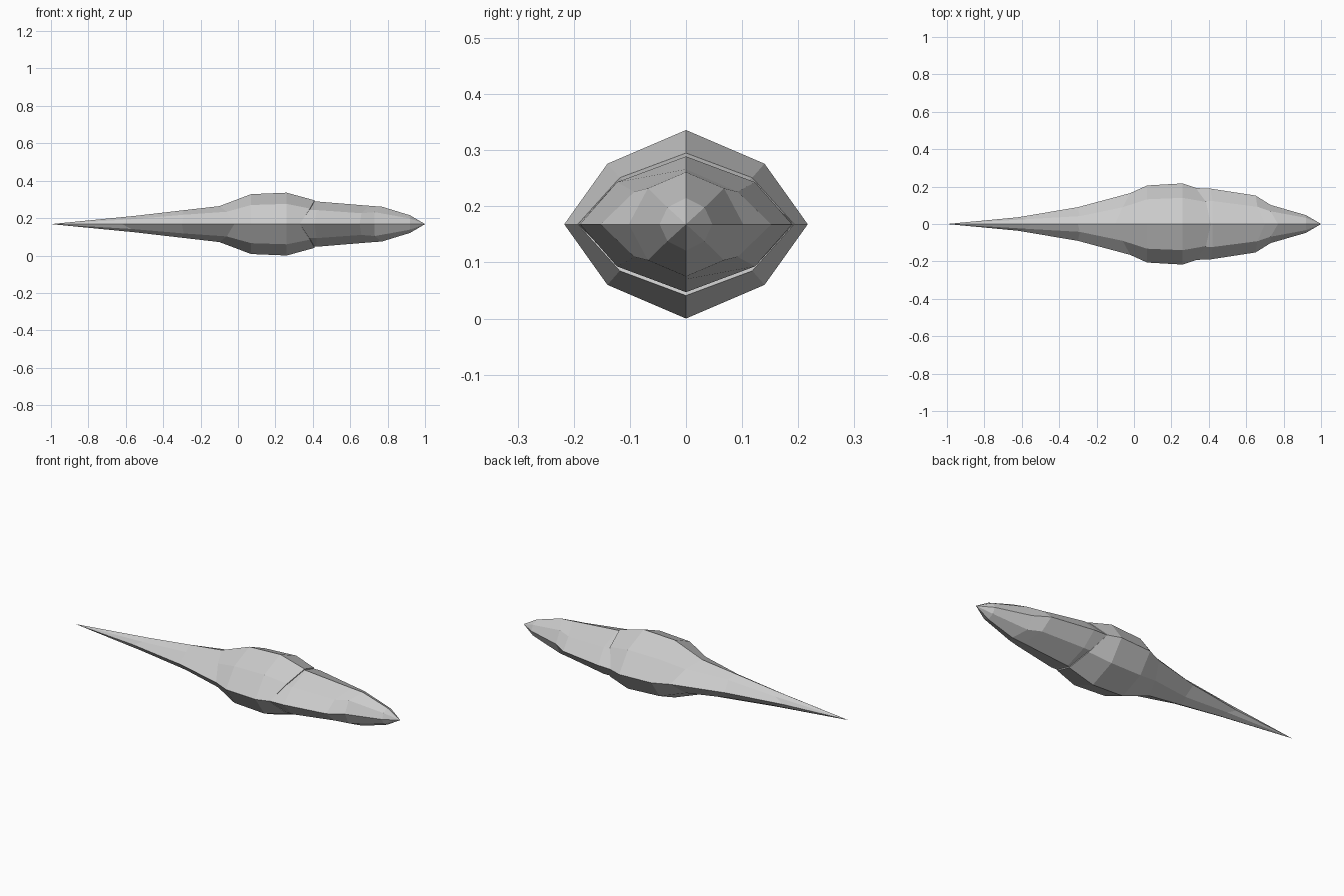
import bpy, bmesh

if "Cube" in bpy.data.objects:
    bpy.data.objects.remove(bpy.data.objects["Cube"])

MID = 0.168  # height of the body axis

def loft(name, stations, back_tip, front_tip):
    """Eight-sided loft; station = (top x, h), (diagonal x, y, h), (side x, w)."""
    bm = bmesh.new()
    rings = []
    for (tx, th), (dx, dy, dh), (sx, sw) in stations:
        pts = [(tx, 0, th), (dx, dy, dh), (sx, sw, 0), (dx, dy, -dh),
               (tx, 0, -th), (dx, -dy, -dh), (sx, -sw, 0), (dx, -dy, dh)]
        rings.append([bm.verts.new((x, y, z + MID)) for x, y, z in pts])
    for a, b in zip(rings, rings[1:]):
        for i in range(8):
            j = (i + 1) % 8
            bm.faces.new((a[i], a[j], b[j], b[i]))
    for ring, x in ((rings[0], back_tip), (rings[-1], front_tip)):
        tip = bm.verts.new((x, 0, MID))
        for i in range(8):
            bm.faces.new((ring[i], ring[(i + 1) % 8], tip))
    bmesh.ops.recalc_face_normals(bm, faces=bm.faces)
    mesh = bpy.data.meshes.new(name)
    bm.to_mesh(mesh)
    bm.free()
    ob = bpy.data.objects.new(name, mesh)
    bpy.context.collection.objects.link(ob)
    return ob

# Swollen torso running back into a long pointed tail
loft("torso_and_tail", [
    ((-.55, .044), (-.57, .026, .026), (-.62, .036)),
    ((-.30, .073), (-.29, .042, .050), (-.30, .090)),
    ((-.10, .096), (-.06, .090, .066), (-.02, .165)),
    ((.07, .160), (.07, .132, .102), (.07, .206)),
    ((.26, .168), (.26, .140, .108), (.26, .217)),
    ((.41, .127), (.385, .118, .083), (.33, .193)),
], -1.0, 0.38)

# Head with cheeks narrowing to a pointed snout
loft("head", [
    ((.33, .118), (.33, .122, .074), (.33, .192)),
    ((.42, .121), (.42, .123, .075), (.41, .189)),
    ((.70, .098), (.66, .092, .058), (.65, .152)),
    ((.77, .093), (.73, .068, .064), (.73, .102)),
    ((.92, .047), (.92, .033, .030), (.92, .047)),
], 0.30, 1.0)
